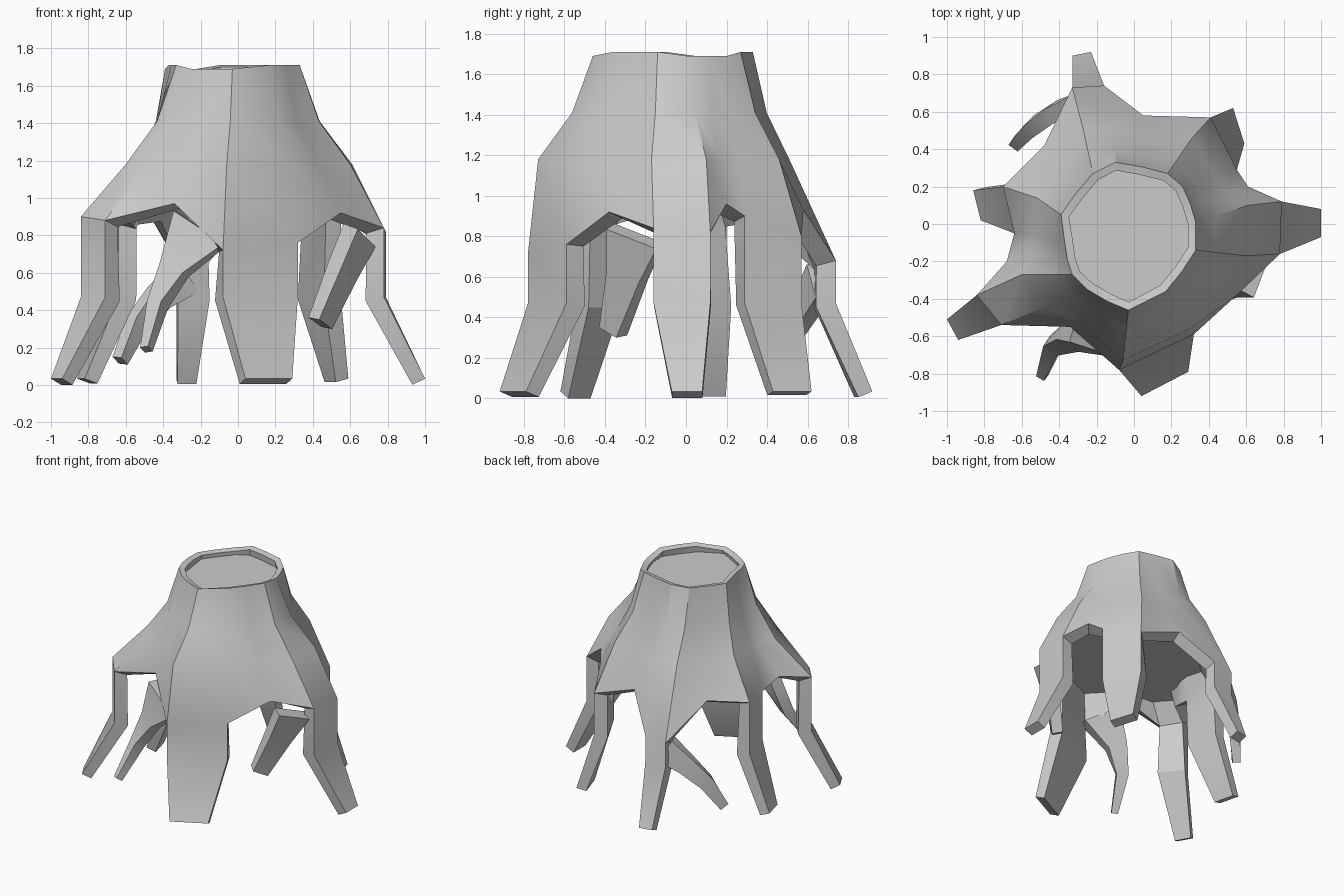
import bpy, bmesh, math
from mathutils import Vector

if "Cube" in bpy.data.objects:
    bpy.data.objects.remove(bpy.data.objects["Cube"])

# Each root, counter-clockwise: left/right edge xy at tip, knee, hip, rim, then the heights
# where the webbing leaves each edge
ROOTS = [
    ((.04, -.92, .29, -.79), (-.08, -.78, .32, -.59), (-.06, -.73, .30, -.56), (-.03, -.46, .17, -.36), (.72, .76)),
    ((1.0, -.07, 1.0, .08), (.78, -.16, .79, .12), (.60, -.17, .61, .10), (.33, -.14, .33, .01), (.84, .82)),
    ((.59, .43, .53, .62), (.55, .29, .41, .57), (.43, .26, .31, .46), (.26, .20, .18, .27), (.90, .80)),
    ((-.23, .92, -.33, .90), (-.16, .74, -.33, .73), (-.10, .51, -.27, .50), (-.10, .33, -.22, .27), (.68, .66)),
    ((-.86, .18, -.82, .02), (-.70, .20, -.64, -.05), (-.52, .14, -.54, -.05), (-.39, .05, -.37, -.10), (.88, .86)),
    ((-1.0, -.51, -.94, -.62), (-.84, -.38, -.71, -.54), (-.60, -.27, -.49, -.45), (-.33, -.27, -.25, -.35), (.90, .88)),
]
# Arch point of the webbing after each root
WEBS = [(.55, -.38, .92), (.61, .20, .96), (.05, .58, .93),
        (-.48, .42, .92), (-.68, -.20, .93), (-.34, -.55, .97)]


def finish(obj, angle=30):
    bpy.ops.object.select_all(action='DESELECT')
    obj.select_set(True)
    bpy.context.view_layer.objects.active = obj
    for m in list(obj.modifiers):
        bpy.ops.object.modifier_apply(modifier=m.name)
    bpy.ops.object.shade_smooth_by_angle(angle=math.radians(angle))


def to_object(bm, name):
    bmesh.ops.recalc_face_normals(bm, faces=bm.faces)
    mesh = bpy.data.meshes.new(name)
    bm.to_mesh(mesh)
    bm.free()
    obj = bpy.data.objects.new(name, mesh)
    bpy.context.collection.objects.link(obj)
    return obj


def edge_line(root, s, i):
    tip, knee, hip, rim, zw = [v[2 * s:2 * s + 2] if len(v) == 4 else v[s] for v in root]
    t, k, h, r = (Vector(v) for v in (tip, knee, hip, rim))
    rows = [(r, 1.69 + .02 * ((i + s) % 2)), (h.lerp(r, .62), 1.41), (h, 1.18),
            (k, zw), (k, .47), (t, .03)]
    return [Vector((p.x, p.y, z)) for p, z in rows]


# Column lines of the fluted outside: two per root, one per web
lines = []
for i, root in enumerate(ROOTS):
    left, right = edge_line(root, 0, i), edge_line(root, 1, i)
    nxt = edge_line(ROOTS[(i + 1) % 6], 0, i + 1)
    web = [(a + b) / 2 for a, b in zip(right[:3], nxt[:3])]
    for p, f in zip(web, (1.02, .96, .93)):
        p.x *= f
        p.y *= f
    lines += [left, right, web + [Vector(WEBS[i])]]

# Bark shell with webbed roots
bm = bmesh.new()
columns = [[bm.verts.new(p) for p in line] for line in lines]
for c, a in enumerate(columns):
    b = columns[(c + 1) % len(columns)]
    for k in range(min(len(a), len(b)) - 1):
        bm.faces.new((a[k], a[k + 1], b[k + 1], b[k]))
stump = to_object(bm, "stump_with_roots")
# Outward normals, so the wall grows inwards
n = sum((p.normal.dot(Vector((p.center.x, p.center.y, 0))) for p in stump.data.polygons))
if n < 0:
    stump.data.flip_normals()
# Wall is thin at the rim and thick in the roots
group = stump.vertex_groups.new(name="wall")
for v in stump.data.vertices:
    z = v.co.z
    group.add([v.index], .45 if z > 1.6 else .75 if z > 1.3 or z < .1 else 1, 'REPLACE')
sol = stump.modifiers.new("wall", 'SOLIDIFY')
sol.thickness = .10
sol.offset = -1
sol.vertex_group = "wall"

# Solid heart of the stump: cut face above, flat underside between the roots
bm = bmesh.new()
rings = [[], [], [], []]
for line in lines:
    rim, shoulder, hip, low = (p.copy() for p in line[:4])
    low = hip.lerp(low, (hip.z - .99) / (hip.z - low.z))
    rim = rim.lerp(shoulder, (rim.z - 1.65) / (rim.z - shoulder.z))
    for ring, p, f in zip(rings, (rim, shoulder, hip, low), (.94, .94, .93, .93)):
        ring.append(bm.verts.new((p.x * f - .003, p.y * f - .003, p.z)))
for a, b in zip(rings, rings[1:]):
    for j in range(len(a)):
        k = (j + 1) % len(a)
        bm.faces.new((a[j], b[j], b[k], a[k]))
bm.faces.new(rings[0])
bm.faces.new(rings[-1])
bmesh.ops.triangulate(bm, faces=bm.faces)
heart = to_object(bm, "stump_heart")
heart.hide_render = True
join = stump.modifiers.new("heart", 'BOOLEAN')
join.operation = 'UNION'
join.solver = 'EXACT'
join.use_self = True
join.object = heart
finish(stump)
bpy.data.objects.remove(heart)
low = min(v.co.z for v in stump.data.vertices)
for v in stump.data.vertices:
    if v.co.z < .1:
        v.co.z -= low


# Side roots: tapering four-sided limbs; each station is x, y, z, width, depth
def side_root(name, stations):
    bm = bmesh.new()
    pts = [Vector(s[:3]) for s in stations]
    rings = []
    for i, s in enumerate(stations):
        d = (pts[min(i + 1, len(pts) - 1)] - pts[max(i - 1, 0)]).normalized()
        out = Vector((s[0], s[1], 0)).normalized()
        side = d.cross(out).normalized()
        out = side.cross(d).normalized()
        rings.append([bm.verts.new(pts[i] + side * u * s[3] / 2 + out * v * s[4] / 2)
                      for u, v in ((-1, -1), (1, -1), (1, 1), (-1, 1))])
    for a, b in zip(rings, rings[1:]):
        for j in range(4):
            bm.faces.new((a[j], a[(j + 1) % 4], b[(j + 1) % 4], b[j]))
    bm.faces.new(rings[0])
    bm.faces.new(rings[-1])
    finish(to_object(bm, name))


side_root("side_root_front", [(-.20, -.63, .84, .33, .09), (-.34, -.61, .62, .15, .09),
                              (-.43, -.65, .43, .09, .08), (-.49, -.81, .19, .05, .05)])
side_root("side_root_right", [(.65, -.25, .80, .28, .09), (.56, -.29, .61, .19, .09),
                              (.44, -.36, .33, .12, .08)])
side_root("side_root_back", [(-.28, .66, .58, .20, .09), (-.42, .60, .47, .14, .09),
                             (-.54, .52, .33, .11, .08), (-.63, .43, .13, .07, .06)])
